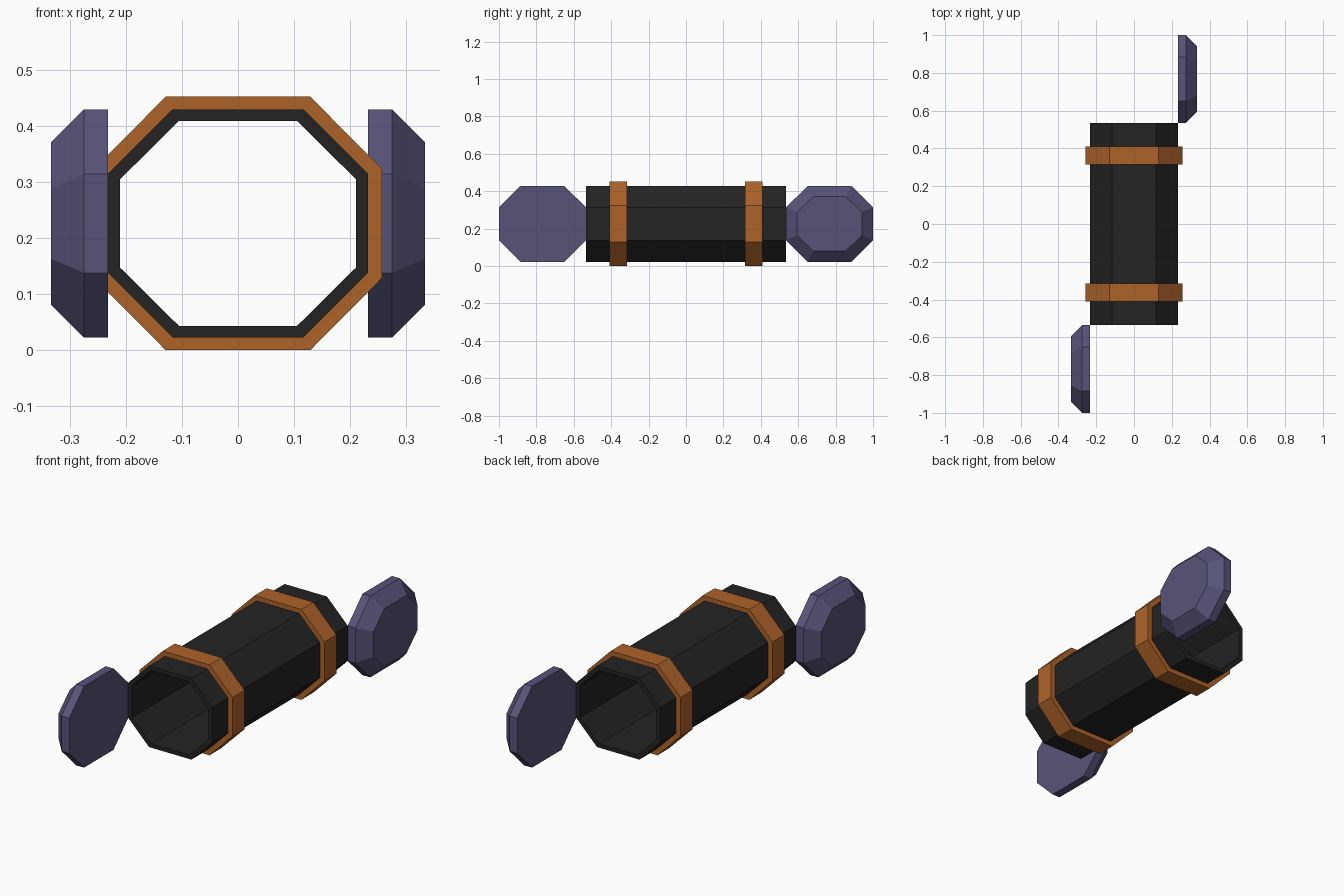
import bpy, bmesh

if "Cube" in bpy.data.objects:
    bpy.data.objects.remove(bpy.data.objects["Cube"])

ZC = 0.226  # height of the tube axis


def material(name, rgb):
    m = bpy.data.materials.new(name)
    m.diffuse_color = (*rgb, 1)
    m.use_nodes = True
    m.node_tree.nodes["Principled BSDF"].inputs["Base Color"].default_value = m.diffuse_color
    return m


def octagon(hw, hh, cw, ch):
    """Stretched octagon: half width/height, half length of the flat sides."""
    return [(hw, -ch), (hw, ch), (cw, hh), (-cw, hh),
            (-hw, ch), (-hw, -ch), (-cw, -hh), (cw, -hh)]


def loft(name, rings, mat, closed=False):
    """Skin consecutive rings; closed joins last to first, otherwise ends are capped."""
    bm = bmesh.new()
    loops = [[bm.verts.new(p) for p in ring] for ring in rings]
    pairs = list(zip(loops, loops[1:]))
    if closed:
        pairs.append((loops[-1], loops[0]))
    else:
        bm.faces.new(loops[0])
        bm.faces.new(loops[-1])
    for a, b in pairs:
        for i in range(8):
            j = (i + 1) % 8
            bm.faces.new((a[i], a[j], b[j], b[i]))
    bmesh.ops.recalc_face_normals(bm, faces=bm.faces)
    mesh = bpy.data.meshes.new(name)
    bm.to_mesh(mesh)
    bm.free()
    mesh.materials.append(mat)
    ob = bpy.data.objects.new(name, mesh)
    bpy.context.collection.objects.link(ob)
    return ob


def pipe(name, outer, inner, y0, y1, mat):
    """Hollow octagonal pipe along y."""
    rings = [[(x, y, ZC + z) for x, z in prof]
             for prof, y in ((outer, y0), (outer, y1), (inner, y1), (inner, y0))]
    return loft(name, rings, mat, closed=True)


black = material("black", (0.017, 0.017, 0.017))
orange = material("orange", (0.42, 0.125, 0.022))
purple = material("purple", (0.095, 0.088, 0.19))

# Profiles
tube_outer = octagon(0.232, 0.203, 0.117, 0.088)
tube_inner = octagon(0.210, 0.183, 0.105, 0.079)
band_outer = octagon(0.257, 0.226, 0.129, 0.097)

# Open tube
pipe("tube", tube_outer, tube_inner, -0.535, 0.535, black)

for side, label in ((-1, "front"), (1, "rear")):
    # Band around the tube
    y = side * 0.3625
    pipe(label + "_band", band_outer, tube_outer, y - 0.0475, y + 0.0475, orange)

    # Swung-open end lid with chamfered outer face
    lid = octagon(0.2325, 0.203, 0.1165, 0.088)
    lid_top = octagon(0.173, 0.145, 0.087, 0.063)
    rings = [[(side * x, side * 0.7675 + u, ZC + v) for u, v in prof]
             for prof, x in ((lid, 0.232), (lid, 0.275), (lid_top, 0.333))]
    loft(label + "_lid", rings, purple)
